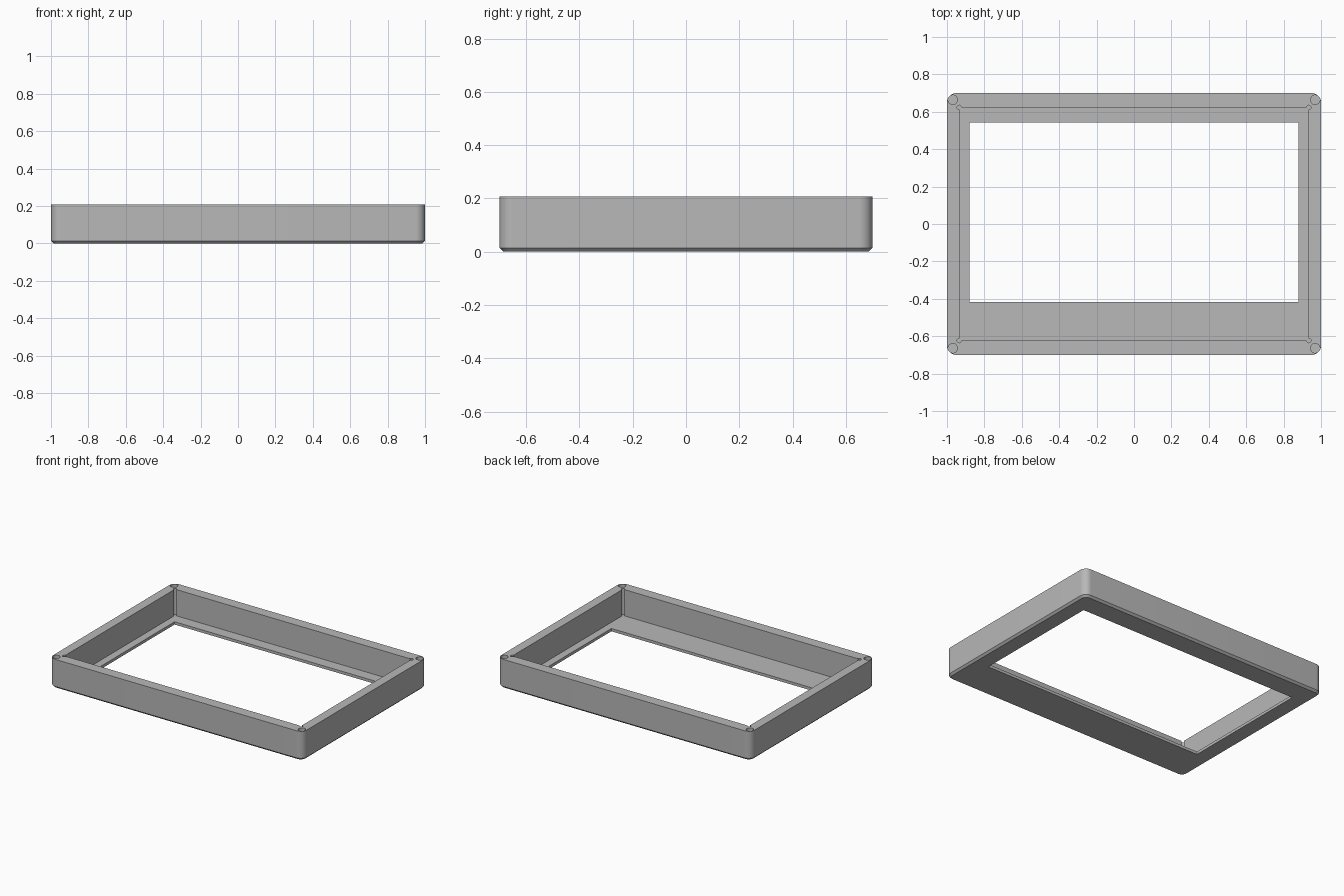
import bpy, bmesh
from math import cos, sin, radians

cube = bpy.data.objects.get("Cube")
if cube:
    bpy.data.objects.remove(cube, do_unlink=True)

# Main dimensions
HALF_X, HALF_Y, HEIGHT = 1.0, 0.70, 0.207
RADIUS, CHAMFER, FLOOR = 0.05, 0.014, 0.02
CAVITY_X, CAVITY_Y = 0.934, 0.623
RELIEF = 0.012
TOP = HEIGHT + 0.05

grey = bpy.data.materials.new("plain grey")
grey.use_nodes = True
colour = (0.48, 0.48, 0.48, 1)
grey.diffuse_color = colour
grey.node_tree.nodes["Principled BSDF"].inputs["Base Color"].default_value = colour


def corner_arcs(cx, cy, r, sweep, steps=12):
    """Closed outline with an arc around each of four mirrored corner centres."""
    points = []
    for i, (sx, sy) in enumerate(((1, 1), (-1, 1), (-1, -1), (1, -1))):
        middle = 45 + 90 * i
        for k in range(steps + 1):
            a = radians(middle - sweep / 2 + sweep * k / steps)
            points.append((sx * cx + r * cos(a), sy * cy + r * sin(a)))
    return points


def circle(cx, cy, r, steps=32):
    return [(cx + r * cos(radians(360 * k / steps)),
             cy + r * sin(radians(360 * k / steps))) for k in range(steps)]


def loft(name, layers):
    """Solid made from matching outlines stacked as (outline, z)."""
    bm = bmesh.new()
    rings = [[bm.verts.new((x, y, z)) for x, y in outline] for outline, z in layers]
    bm.faces.new(rings[0][::-1])
    bm.faces.new(rings[-1])
    n = len(rings[0])
    for low, high in zip(rings, rings[1:]):
        for i in range(n):
            j = (i + 1) % n
            bm.faces.new((low[i], low[j], high[j], high[i]))
    mesh = bpy.data.meshes.new(name)
    bm.to_mesh(mesh)
    bm.free()
    mesh.materials.append(grey)
    obj = bpy.data.objects.new(name, mesh)
    bpy.context.collection.objects.link(obj)
    return obj


def cut(target, name, outline, bottom, top=TOP):
    """Remove a straight-sided shape from the target."""
    cutter = loft(name, [(outline, bottom), (outline, top)])
    cutter.hide_render = True
    mod = target.modifiers.new(name, 'BOOLEAN')
    mod.operation = 'DIFFERENCE'
    mod.solver = 'EXACT'
    mod.object = cutter
    bpy.context.view_layer.objects.active = target
    bpy.ops.object.modifier_apply(modifier=mod.name)
    bpy.data.objects.remove(cutter, do_unlink=True)


# Rounded outer block with a chamfered lower edge
cx, cy = HALF_X - RADIUS, HALF_Y - RADIUS
outer = corner_arcs(cx, cy, RADIUS, 90)
foot = corner_arcs(cx, cy, RADIUS - CHAMFER, 90)
frame = loft("bezel_frame", [(foot, 0), (outer, CHAMFER), (outer, HEIGHT)])

# Deep cavity with small round reliefs at its corners
cut(frame, "cavity", corner_arcs(CAVITY_X, CAVITY_Y, RELIEF, 270, 18), FLOOR)

# Off-centre window through the floor
window = [(-0.88, -0.416), (0.88, -0.416), (0.88, 0.542), (-0.88, 0.542)]
cut(frame, "window", window, -0.05)

# Blind screw holes in the corners
for sx in (-1, 1):
    for sy in (-1, 1):
        cut(frame, "screw_hole", circle(sx * 0.969, sy * 0.664, 0.025), 0.05)

# Smooth the curved walls, keep the edges crisp
bpy.ops.object.select_all(action='DESELECT')
frame.select_set(True)
bpy.context.view_layer.objects.active = frame
bpy.ops.object.shade_smooth_by_angle(angle=radians(30))
